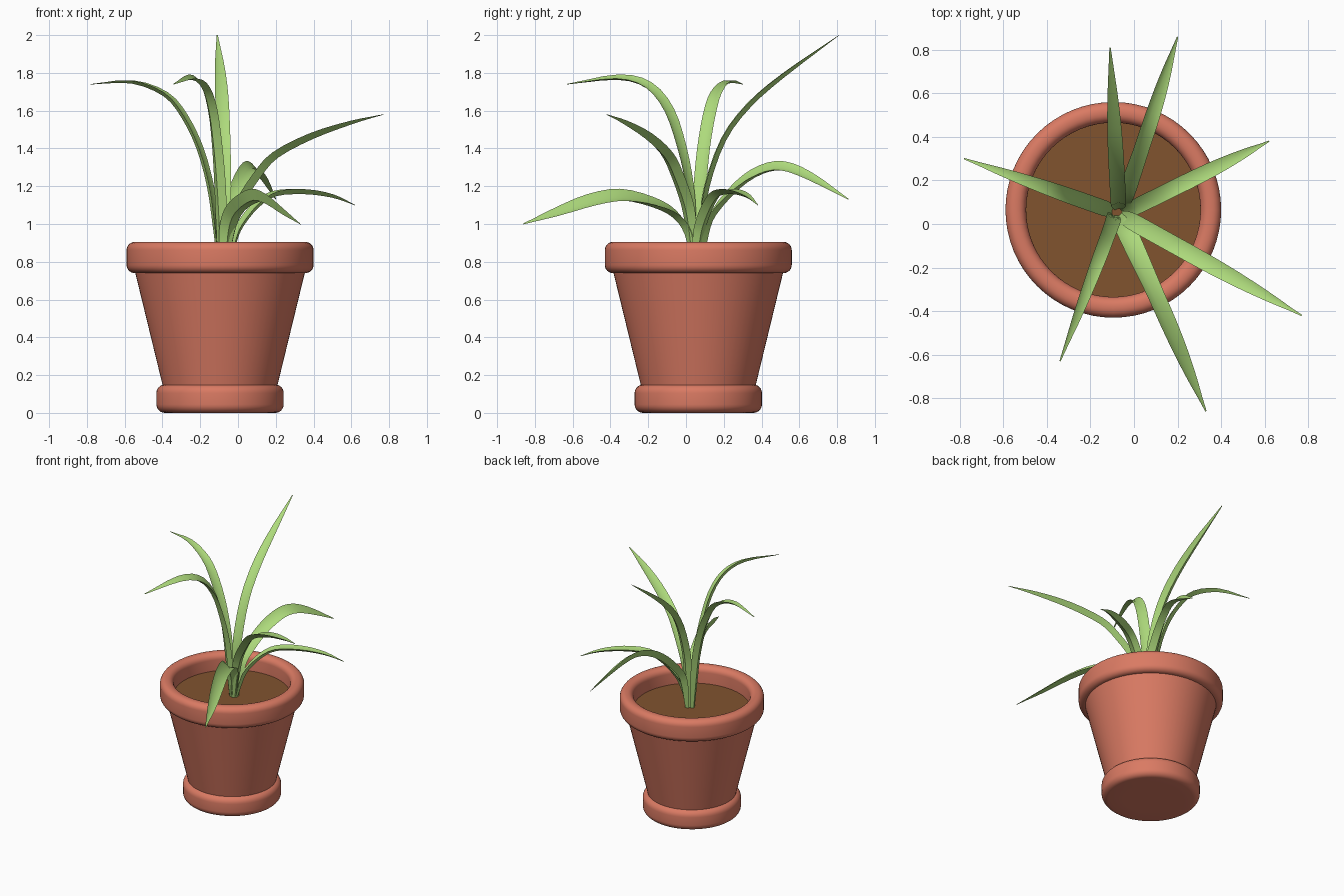
import bpy, bmesh, math
from mathutils import Vector

cube = bpy.data.objects.get("Cube")
if cube:
    bpy.data.objects.remove(cube, do_unlink=True)

CENTRE = Vector((-0.095, 0.065, 0))
SOIL_Z = 0.78


def material(name, rgb):
    mat = bpy.data.materials.new(name)
    mat.use_nodes = True
    mat.diffuse_color = (*rgb, 1)
    mat.node_tree.nodes["Principled BSDF"].inputs["Base Color"].default_value = (*rgb, 1)
    return mat


terracotta = material("terracotta", (0.70, 0.195, 0.125))
soil_brown = material("soil brown", (0.22, 0.088, 0.028))
leaf_green = material("leaf green", (0.42, 0.70, 0.20))


def finish(name, bm, mat, angle):
    bmesh.ops.recalc_face_normals(bm, faces=bm.faces)
    mesh = bpy.data.meshes.new(name)
    bm.to_mesh(mesh)
    bm.free()
    mesh.materials.append(mat)
    obj = bpy.data.objects.new(name, mesh)
    bpy.context.collection.objects.link(obj)
    bpy.ops.object.select_all(action="DESELECT")
    obj.select_set(True)
    bpy.context.view_layer.objects.active = obj
    bpy.ops.object.shade_smooth_by_angle(angle=math.radians(angle))
    return obj


def loft(bm, rings):
    """Skin a list of closed rings and cap both ends."""
    loops = [[bm.verts.new(p) for p in ring] for ring in rings]
    n = len(loops[0])
    for a, b in zip(loops, loops[1:]):
        for i in range(n):
            j = (i + 1) % n
            bm.faces.new((a[i], a[j], b[j], b[i]))
    bm.faces.new(loops[0])
    bm.faces.new(loops[-1])


def lathe(name, profile, mat, steps=64):
    bm = bmesh.new()
    turns = [2 * math.pi * i / steps for i in range(steps)]
    loft(bm, [[CENTRE + Vector((r * math.cos(t), r * math.sin(t), z)) for t in turns]
              for r, z in profile])
    return finish(name, bm, mat, 35)


def rounded(r_in, r_out, z0, z1, rad):
    """Profile of a rounded band, running from inner bottom round to inner top."""
    corners = [(r_out - rad, z0 + rad, -90), (r_out - rad, z1 - rad, 0)]
    pts = [(r_in, z0)]
    for cr, cz, start in corners:
        for k in range(7):
            t = math.radians(start + 15 * k)
            pts.append((cr + rad * math.cos(t), cz + rad * math.sin(t)))
    return pts


# Pot: rounded foot, tapered wall, rounded rim with an open mouth
lathe("pot_foot", rounded(0.2, 0.337, 0, 0.15, 0.045), terracotta)
lathe("pot_wall", [(0.3, 0.13), (0.451, 0.75)], terracotta)
rim = rounded(0.41, 0.495, 0.74, 0.905, 0.043)
for k in range(7):
    t = math.radians(90 + 15 * k)
    rim.append((0.443 + 0.043 * math.cos(t), 0.862 + 0.043 * math.sin(t)))
rim.append((0.4, SOIL_Z - 0.02))
lathe("pot_rim", rim, terracotta)
lathe("soil", [(0.403, SOIL_Z - 0.02), (0.403, SOIL_Z)], soil_brown)


def smooth_path(pts, cuts=3):
    """Catmull-Rom curve through the points."""
    ext = [2 * pts[0] - pts[1]] + pts + [2 * pts[-1] - pts[-2]]
    out = []
    for a, b, c, d in zip(ext, ext[1:], ext[2:], ext[3:]):
        for k in range(cuts):
            t = k / cuts
            out.append(0.5 * (2 * b + (c - a) * t + (2 * a - 5 * b + 4 * c - d) * t ** 2
                              + (3 * b - a - 3 * c + d) * t ** 3))
    return out + [pts[-1]]


def leaf(name, root, tip, profile, half_width, roll):
    """Creased blade whose profile gives (share of reach, height)."""
    root, tip = Vector((*root, 0)), Vector((*tip, 0))
    path = smooth_path([root.lerp(tip, s) + Vector((0, 0, z)) for s, z in profile])
    ahead = (tip - root).normalized()
    flat_side = Vector((ahead.y, -ahead.x, 0))
    lengths = [0]
    for a, b in zip(path, path[1:]):
        lengths.append(lengths[-1] + (b - a).length)
    rings = []
    for i, p in enumerate(path):
        tangent = (path[min(i + 1, len(path) - 1)] - path[max(i - 1, 0)]).normalized()
        u = lengths[i] / lengths[-1]
        up = flat_side.cross(tangent)
        lean = math.radians(roll) * min(1, 2 * u)
        side = flat_side * math.cos(lean) - up * math.sin(lean)
        up = side.cross(tangent)
        w = half_width * (0.5 + 0.5 * math.sin(math.pi * min(u / 0.6, 0.5)))
        w *= max(0.08, 1 - max(0, (u - 0.55) / 0.45) ** 2.2)
        rings.append([p + side * w + up * w * 0.25, p - up * w * 0.12,
                      p - side * w + up * w * 0.25, p - up * w * 0.5])
    bm = bmesh.new()
    loft(bm, rings)
    return finish(name, bm, leaf_green, 50)


# Leaves: root, tip, profile, half width, roll toward the blade's right
leaf("leaf_right", (-0.1, 0.06), (-0.78, 0.3),
     [(0, SOIL_Z), (0.03, 1), (0.07, 1.2), (0.15, 1.4), (0.27, 1.57),
      (0.42, 1.69), (0.68, 1.755), (1, 1.74)], 0.036, 0)
leaf("leaf_front_right", (-0.09, 0.04), (-0.34, -0.63),
     [(0, SOIL_Z), (0.01, 1), (0.04, 1.2), (0.1, 1.4), (0.2, 1.6),
      (0.36, 1.73), (0.6, 1.775), (1, 1.74)], 0.037, -25)
leaf("leaf_back_tall", (-0.07, 0.07), (-0.11, 0.81),
     [(0, SOIL_Z), (0.02, 1), (0.05, 1.2), (0.17, 1.45), (0.35, 1.63),
      (0.6, 1.79), (1, 2)], 0.036, 0)
leaf("leaf_back_left", (-0.06, 0.08), (0.2, 0.86),
     [(0, SOIL_Z), (0.03, 0.95), (0.08, 1.06), (0.24, 1.2), (0.4, 1.28),
      (0.55, 1.3), (0.73, 1.25), (1, 1.13)], 0.043, 35)
leaf("leaf_left_low", (-0.05, 0.05), (0.62, 0.38),
     [(0, SOIL_Z), (0.05, 0.92), (0.1, 1), (0.22, 1.1), (0.37, 1.165),
      (0.6, 1.175), (0.82, 1.15), (1, 1.1)], 0.037, 0)
leaf("leaf_left_high", (-0.06, 0.04), (0.77, -0.42),
     [(0, SOIL_Z), (0.03, 0.95), (0.08, 1.1), (0.2, 1.26), (0.32, 1.37),
      (0.55, 1.47), (0.8, 1.54), (1, 1.58)], 0.04, 0)
leaf("leaf_front_left", (-0.07, 0.04), (0.33, -0.86),
     [(0, SOIL_Z), (0.03, 0.95), (0.1, 1.05), (0.23, 1.11), (0.42, 1.145),
      (0.6, 1.12), (0.8, 1.06), (1, 1)], 0.05, -40)
